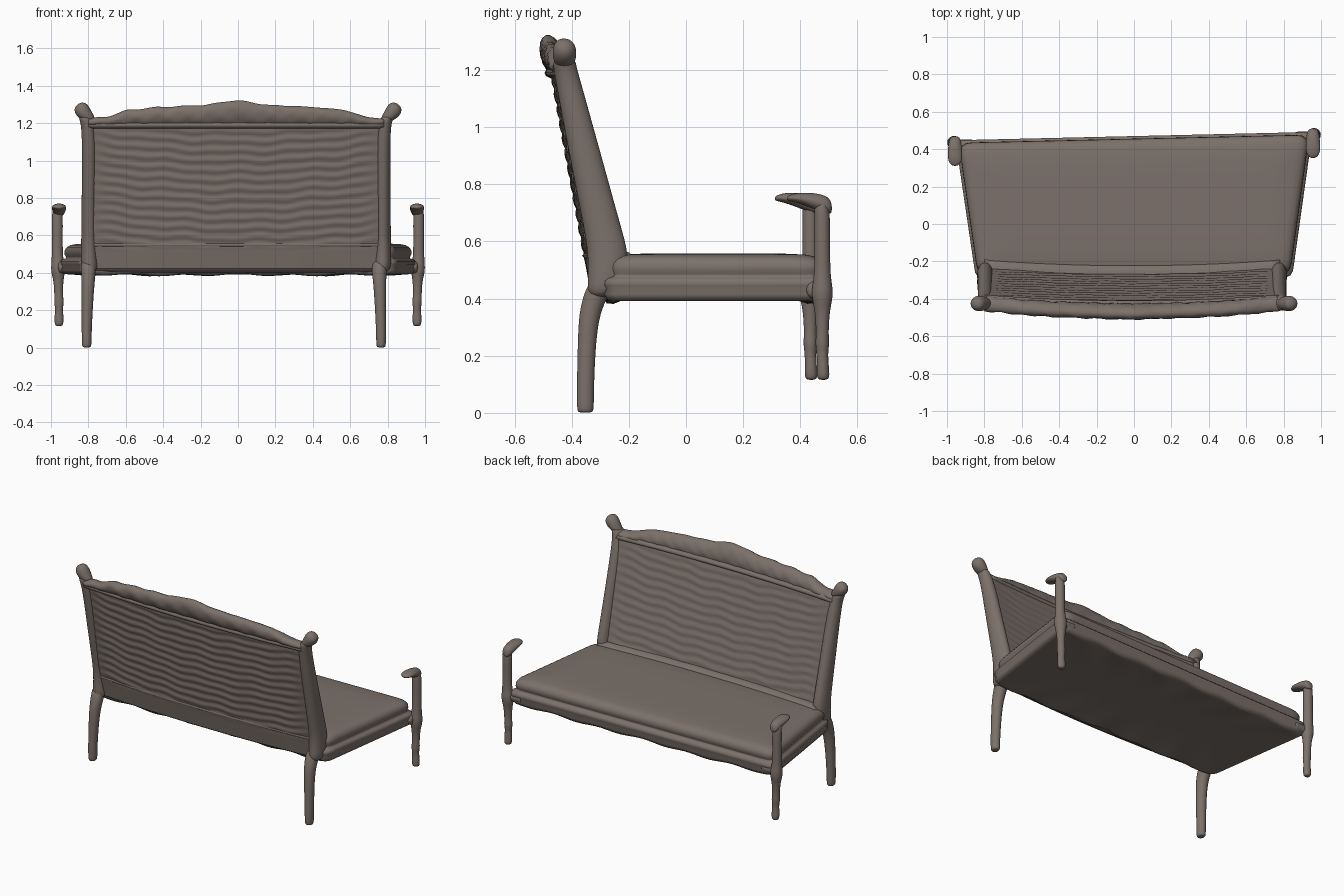
import bpy, bmesh
from math import sin, cos, tau
from mathutils import Vector

wood = bpy.data.materials.new("worn_wood")
wood.diffuse_color = (0.20, 0.165, 0.145, 1)


def loft(name, rings, subsurf=0):
    """Skin a list of equal-length point rings and cap both ends."""
    bm = bmesh.new()
    vs = [[bm.verts.new(p) for p in ring] for ring in rings]
    n = len(vs[0])
    for a, b in zip(vs, vs[1:]):
        for i in range(n):
            bm.faces.new((a[i], a[(i + 1) % n], b[(i + 1) % n], b[i]))
    bm.faces.new(vs[0][::-1])
    bm.faces.new(vs[-1])
    bmesh.ops.recalc_face_normals(bm, faces=bm.faces)
    me = bpy.data.meshes.new(name)
    bm.to_mesh(me)
    bm.free()
    ob = bpy.data.objects.new(name, me)
    bpy.context.collection.objects.link(ob)
    me.materials.append(wood)
    me.shade_smooth()
    if subsurf:
        mod = ob.modifiers.new("smooth", 'SUBSURF')
        mod.levels = mod.render_levels = subsurf
    return ob


def ring(c, ra, rb, axis='z', n=12):
    """Ellipse around c in the plane across the axis."""
    x, y, z = c
    out = []
    for i in range(n):
        a, b = ra * cos(tau * i / n), rb * sin(tau * i / n)
        out.append({'z': (x + a, y + b, z), 'y': (x + a, y, z + b),
                    'x': (x, y + a, z + b)}[axis])
    return out


def interp(pts, t):
    for (a, va), (b, vb) in zip(pts, pts[1:]):
        if t <= b:
            f = max(0, (t - a) / (b - a))
            f = f * f * (3 - 2 * f)
            return va + (vb - va) * f
    return pts[-1][1]


# Seat: stacked rounded trapezoid outlines (apron, rail, groove, cushion)
def outline(z, inset, r, wave=0.0):
    a, b = 0.9 - inset, 0.38 - inset
    n, m = 50, 22
    sq = [(-a + 2 * a * i / n, -b) for i in range(n)]
    sq += [(a, -b + 2 * b * i / m) for i in range(m)]
    sq += [(-x, -y) for x, y in sq]
    pts = []
    for u, v in sq:
        cu = max(-a + r, min(a - r, u))
        cv = max(-b + r, min(b - r, v))
        d = Vector((u - cu, v - cv))
        if d.length > 0:
            d = d.normalized() * r
        u, v = cu + d.x, cv + d.y
        pts.append((u * (1 + 0.16 * v), v + 0.09 + 0.028 * u * (0.5 + v),
                    z + wave * (cos(u * 21) + 0.5 * cos(u * 9))))
    return pts


loft("seat", [outline(*s) for s in (
    (.392, .30, .03), (.392, .06, .03), (.388, .035, .03, .005), (.390, .014, .04, .005),
    (.412, .002, .04, .003), (.435, .006, .04), (.445, .0, .04), (.462, .0, .04),
    (.472, .010, .04), (.478, .024, .04), (.486, .022, .05), (.50, .014, .06),
    (.522, .016, .06), (.538, .026, .06), (.548, .042, .06), (.554, .07, .06),
    (.558, .16, .06), (.558, .30, .04))])


# Back lean and backward bow
def back_y(x, z):
    return -0.277 - 0.212 * (z - 0.5) - 0.032 * (1 - (x / 0.8) ** 2)


CX = -0.01


# Back panel with softly rippled upholstery on both faces
def panel_ring(z):
    n = 70
    front, rear = [], []
    for i in range(n + 1):
        x = -0.775 + 1.55 * i / n
        h = 0.056 - 0.022 * (z - 0.45) / 0.75
        edge = min(1, (0.78 - abs(x)) / 0.1) * min(1, max(0, (z - .52) / .05), max(0, (1.19 - z) / .05))
        wob = 0.10 * sin(x * 17 + z * 5) + 0.07 * sin(x * 31 - z * 9)
        rip = 0.003 * edge * sin(tau * ((z - 0.09 * x * x) / 0.052 + wob))
        front.append((x + CX, back_y(x, z) + h + 0.004 + rip * 0.7, z))
        rear.append((x + CX, back_y(x, z) - h + 0.015 - rip, z))
    return front + rear[::-1]


loft("back_panel", [panel_ring(0.42 + 0.79 * k / 100) for k in range(101)])


# Horizontal rails framing the panel
def rail(name, z, ry, rz, off=0.0):
    xs = [-0.79 + 1.58 * i / 30 for i in range(31)]
    loft(name, [ring((x + CX, back_y(x, z) + off, z), ry, rz, 'x') for x in xs])


rail("back_top_rail", 1.19, 0.043, 0.022, 0.003)
rail("back_bottom_rail", 0.55, 0.072, 0.022, 0.028)
rail("back_lower_rail", 0.45, 0.05, 0.05, 0.012)

# Carved crest along the top of the back
top_line = [(0, 1.322), (.2, 1.297), (.4, 1.288), (.55, 1.275), (.72, 1.232), (.8, 1.225)]
rings = []
for i in range(101):
    x = -0.79 + 1.58 * i / 100
    t = interp(top_line, abs(x)) + 0.002 * sin(x * 40)
    c, h = (t + 1.18) / 2, (t - 1.18) / 2
    pts = []
    for p in ring((x + CX, 0, c), 0.04, h, 'x', 18):
        bump = 1 + 0.05 * sin(x * 43 + p[2] * 50) + 0.04 * sin(x * 71 - p[2] * 90)
        pts.append((p[0], back_y(x, p[2]) + p[1] * bump, p[2]))
    rings.append(pts)
loft("crest", rings)

# Sections given as (x, y, z, rx, ry); x is mirrored by side
stile = [(.78, -.30, .40, .045, .05), (.785, -.275, .47, .047, .07), (.785, -.272, .56, .046, .074),
         (.785, -.29, .64, .043, .068), (.785, -.352, .9, .042, .058), (.785, -.41, 1.15, .04, .046),
         (.80, -.425, 1.215, .036, .042), (.812, -.425, 1.24, .036, .04)]
back_leg = [(.787, -.352, .0, .022, .026), (.787, -.352, .012, .027, .031), (.787, -.352, .10, .028, .031),
            (.783, -.347, .25, .032, .033), (.779, -.338, .35, .036, .038), (.777, -.312, .42, .042, .046),
            (.78, -.29, .47, .04, .045)]
finial = [(.79, -.425, 1.205, .02, .02), (.805, -.425, 1.225, .044, .038), (.824, -.425, 1.25, .05, .043),
          (.834, -.425, 1.28, .044, .043), (.832, -.427, 1.303, .026, .028), (.83, -.427, 1.31, .008, .01)]
front_post = [(.957, .003, .115, .016, .014), (.957, .003, .125, .024, .024), (.957, .002, .16, .026, .022),
              (.957, .0, .21, .020, .02), (.957, .0, .24, .028, .026), (.959, .0, .28, .023, .022),
              (.96, .0, .36, .027, .027), (.962, .0, .40, .038, .038), (.962, .0, .44, .039, .038),
              (.966, .0, .48, .030, .029), (.966, .0, .60, .030, .028), (.966, .0, .70, .031, .029),
              (.966, -.005, .745, .026, .022)]
# Arm stub: (y offset, z, rx, rz)
arm = [(.034, .715, .014, .014), (.024, .725, .03, .032), (-.01, .736, .037, .032), (-.05, .746, .04, .026),
       (-.085, .752, .04, .019), (-.11, .752, .032, .013), (-.125, .75, .012, .007)]

for s, side in ((-1, "left"), (1, "right")):
    for name, prof in (("back_stile", stile), ("back_leg", back_leg), ("finial", finial)):
        shift = -0.022 if name == "back_leg" else CX if name == "back_stile" else 0
        loft(f"{name}_{side}", [ring((s * x + shift, y, z), rx, ry) for x, y, z, rx, ry in prof], 2)
    py = 0.456 + 0.021 * s
    loft(f"front_leg_and_arm_post_{side}",
         [ring((s * x, py + y, z), rx, ry) for x, y, z, rx, ry in front_post], 2)
    loft(f"arm_rest_{side}",
         [ring((s * .957, py + y, z), rx, rz, 'y') for y, z, rx, rz in arm], 2)
    # Block joining the seat rail to the front leg
    loft(f"corner_block_{side}",
         [ring((s * x, py - .02, .43), .038, .035, 'x') for x in (.86, .87, .93, .965)], 2)
